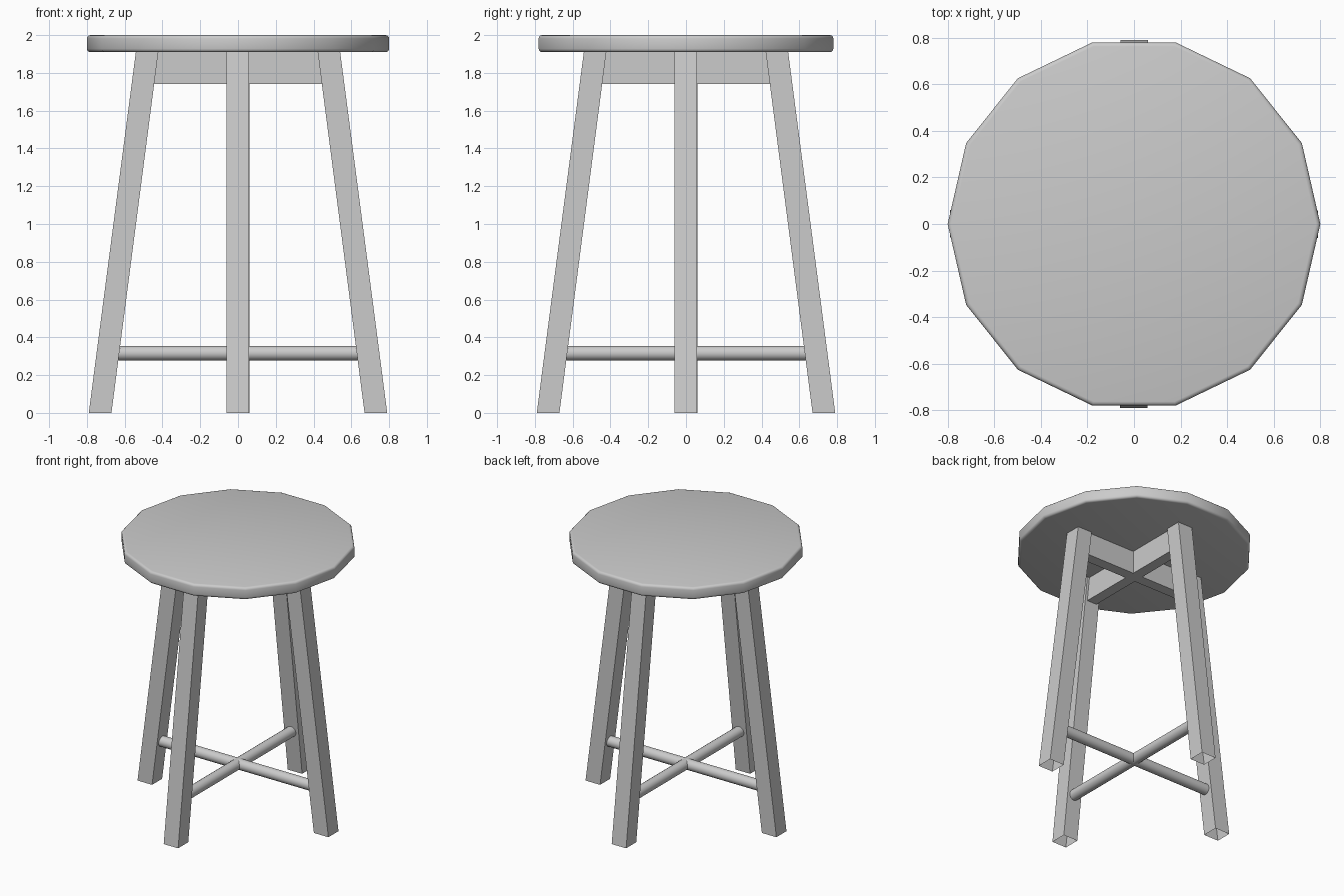
import bpy, bmesh, math
from mathutils import Matrix

if "Cube" in bpy.data.objects:
    bpy.data.objects.remove(bpy.data.objects["Cube"])

SEAT_Z = 1.91


def make_object(name, bm):
    mesh = bpy.data.meshes.new(name)
    bm.to_mesh(mesh)
    bm.free()
    ob = bpy.data.objects.new(name, mesh)
    bpy.context.collection.objects.link(ob)
    return ob


def shade(ob, angle):
    bpy.ops.object.select_all(action='DESELECT')
    ob.select_set(True)
    bpy.context.view_layer.objects.active = ob
    bpy.ops.object.shade_smooth_by_angle(angle=math.radians(angle))


# Seat: 14-sided disc with softened rims
bm = bmesh.new()
bmesh.ops.create_cone(bm, cap_ends=True, segments=14, radius1=0.8, radius2=0.8,
                      depth=2 - SEAT_Z)
bmesh.ops.rotate(bm, verts=bm.verts, matrix=Matrix.Rotation(
    -math.atan2(bm.verts[:][0].co.y, bm.verts[:][0].co.x), 3, 'Z'))
bmesh.ops.translate(bm, verts=bm.verts, vec=(0, 0, (2 + SEAT_Z) / 2))
rims = [e for e in bm.edges if abs(e.verts[0].co.z - e.verts[1].co.z) < 1e-4]
bmesh.ops.bevel(bm, geom=rims, offset=0.018, segments=3, profile=0.5,
                affect='EDGES')
seat = make_object("seat", bm)
shade(seat, 35)

# Legs: splayed square bars, open underneath
for i, side in enumerate(("right", "back", "left", "front")):
    bm = bmesh.new()
    rings = []
    for z, inner, outer in ((0, 0.67, 0.79), (SEAT_Z, 0.422, 0.541)):
        rings.append([bm.verts.new((x, y, z)) for x, y in
                      ((inner, -0.061), (outer, -0.061),
                       (outer, 0.058), (inner, 0.058))])
    low, high = rings
    for a in range(4):
        b = (a + 1) % 4
        bm.faces.new((low[a], low[b], high[b], high[a]))
    bm.faces.new(high)
    leg = make_object(side + "_leg", bm)
    leg.rotation_euler.z = i * math.pi / 2

# Crossed aprons under the seat and crossed round stretchers near the floor
for i, name in enumerate(("side_to_side", "front_to_back")):
    turn = i * math.pi / 2
    bm = bmesh.new()
    bmesh.ops.create_cube(bm, size=1)
    bmesh.ops.scale(bm, verts=bm.verts, vec=(0.9, 0.08, SEAT_Z - 1.74))
    bmesh.ops.translate(bm, verts=bm.verts, vec=(0, 0, (SEAT_Z + 1.74) / 2))
    apron = make_object(name + "_apron", bm)
    apron.rotation_euler.z = turn

    bm = bmesh.new()
    bmesh.ops.create_cone(bm, cap_ends=True, segments=16, radius1=0.039,
                          radius2=0.039, depth=1.28,
                          matrix=Matrix.Translation((0, 0, 0.316))
                          @ Matrix.Rotation(math.pi / 2, 4, 'Y'))
    rod = make_object(name + "_stretcher", bm)
    rod.rotation_euler.z = turn
    shade(rod, 40)
